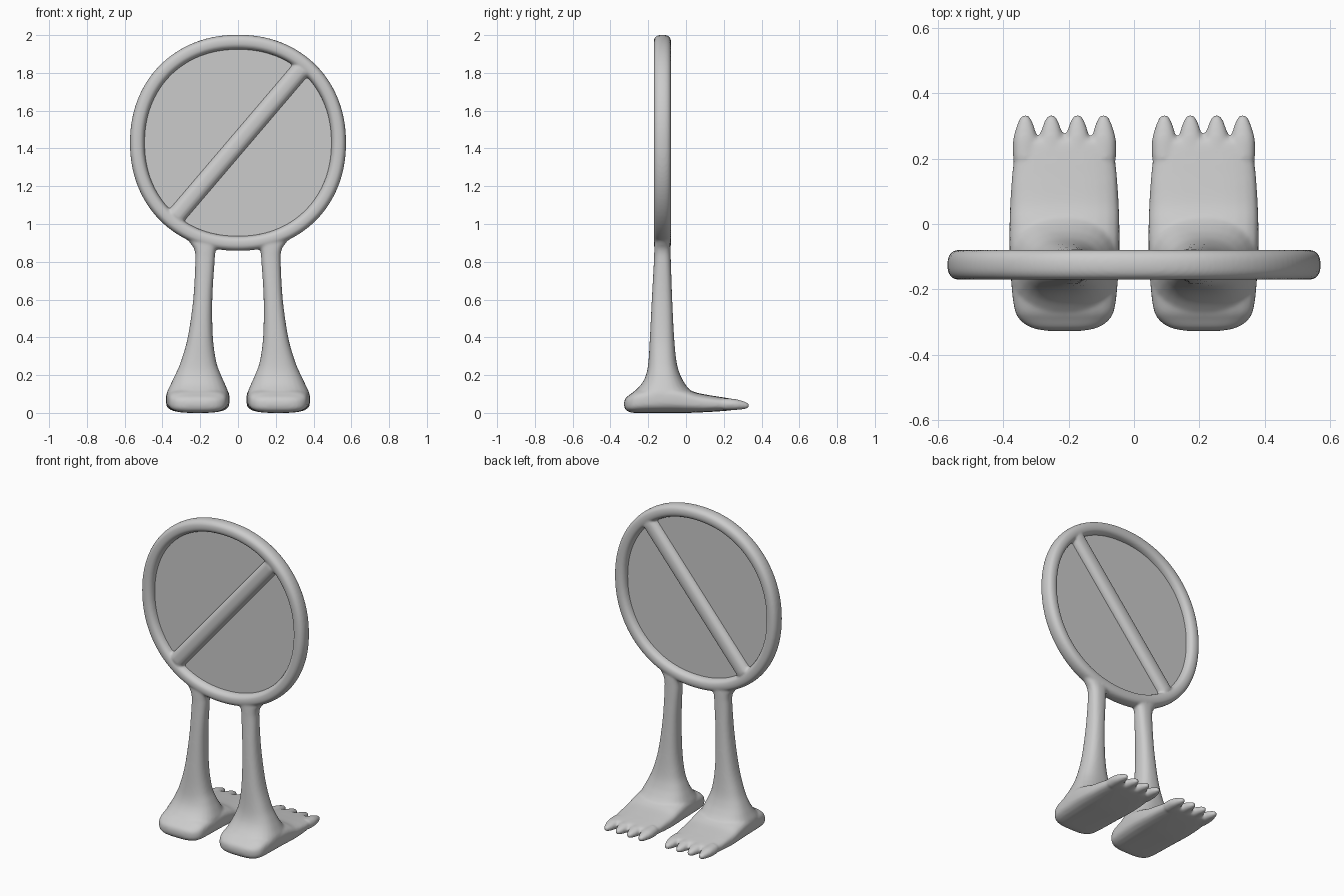
import bpy, bmesh
from math import sin, cos, pi, atan2, hypot
from mathutils import Vector

if "Cube" in bpy.data.objects:
    bpy.data.objects.remove(bpy.data.objects["Cube"], do_unlink=True)

grey = bpy.data.materials.new("light grey")
grey.use_nodes = True
colour = (0.6, 0.6, 0.6, 1)
grey.diffuse_color = colour
grey.node_tree.nodes["Principled BSDF"].inputs["Base Color"].default_value = colour

HUB = Vector((0, -0.125, 1.43))
X, Y, Z = Vector((1, 0, 0)), Vector((0, 1, 0)), Vector((0, 0, 1))


def oval(t, a, b, power):
    """Point on a rounded-square oval."""
    c, s = cos(t), sin(t)
    k = (abs(c) ** power + abs(s) ** power) ** (-1 / power)
    return a * c * k, b * s * k


def loft(bm, sections, power=2.6, n=32, closed=False):
    """Skin oval sections given as (centre, axis_u, axis_v), axes scaled to half sizes."""
    rings = []
    for centre, u, v in sections:
        pts = [oval(2 * pi * i / n, 1, 1, power) for i in range(n)]
        rings.append([bm.verts.new(centre + u * p + v * q) for p, q in pts])
    pairs = list(zip(rings, rings[1:]))
    if closed:
        pairs.append((rings[-1], rings[0]))
    else:
        bm.faces.new(rings[0][::-1])
        bm.faces.new(rings[-1])
    for a, b in pairs:
        for i in range(n):
            j = (i + 1) % n
            bm.faces.new((a[i], a[j], b[j], b[i]))


def finish(bm, name):
    bmesh.ops.recalc_face_normals(bm, faces=bm.faces)
    mesh = bpy.data.meshes.new(name)
    bm.to_mesh(mesh)
    bm.free()
    mesh.materials.append(grey)
    obj = bpy.data.objects.new(name, mesh)
    bpy.context.collection.objects.link(obj)
    return obj


def smooth_path(rows, steps=5):
    """Catmull-Rom refinement of rows of numbers."""
    rows = [rows[0]] + rows + [rows[-1]]
    out = []
    for p0, p1, p2, p3 in zip(rows, rows[1:], rows[2:], rows[3:]):
        for i in range(steps):
            t = i / steps
            out.append([0.5 * (2 * b + (c - a) * t + (2 * a - 5 * b + 4 * c - d) * t * t
                               + (3 * b - a - 3 * c + d) * t ** 3)
                        for a, b, c, d in zip(p0, p1, p2, p3)])
    return out + [list(rows[-1])]


body = bmesh.new()

# Round rim
rim = []
for i in range(128):
    x, z = oval(2 * pi * i / 128, 0.533, 0.533, 2.12)
    out = Vector((x, 0, z)).normalized()
    rim.append((HUB + Vector((x, 0, z)), out * 0.039, Y * 0.046))
loft(body, rim, 2.5, 24, closed=True)

# Diagonal bar
low, high = Vector((-0.33, -0.125, 1.04)), Vector((0.335, -0.125, 1.82))
across = (high - low).normalized().cross(Y)
loft(body, [(low, across * 0.05, Y * 0.045), (high, across * 0.05, Y * 0.045)], 2.4)

# Leg rows: height, inner x, outer x, front y, back y
LEG = [(0.05, 0.06, 0.37, -0.31, 0.0), (0.10, 0.05, 0.378, -0.285, 0.03),
       (0.15, 0.068, 0.357, -0.238, -0.003), (0.20, 0.09, 0.333, -0.212, -0.03),
       (0.27, 0.115, 0.303, -0.199, -0.05), (0.40, 0.133, 0.266, -0.191, -0.063),
       (0.60, 0.136, 0.237, -0.181, -0.073), (0.80, 0.124, 0.226, -0.170, -0.080),
       (0.86, 0.117, 0.230, -0.168, -0.082), (0.895, 0.09, 0.25, -0.166, -0.084),
       (0.93, 0.04, 0.28, -0.162, -0.088)]

# Foot rows: y, half width, bottom, top
FOOT = [(-0.328, 0.05, 0.035, 0.06), (-0.318, 0.10, 0.015, 0.08),
        (-0.295, 0.135, 0.003, 0.098), (-0.26, 0.153, 0, 0.12),
        (-0.18, 0.163, 0, 0.14), (-0.08, 0.168, 0, 0.148),
        (0.0, 0.168, 0, 0.128), (0.06, 0.166, 0.002, 0.106),
        (0.14, 0.161, 0.006, 0.091), (0.21, 0.153, 0.011, 0.08),
        (0.25, 0.144, 0.016, 0.072), (0.262, 0.13, 0.025, 0.06)]

# Toe rows: y, half width, bottom, top
TOE = [(0.20, 0.038, 0.014, 0.078), (0.255, 0.038, 0.015, 0.074),
       (0.29, 0.030, 0.018, 0.066), (0.315, 0.021, 0.021, 0.058),
       (0.329, 0.013, 0.026, 0.051), (0.335, 0.006, 0.033, 0.045)]


def along_y(rows, x, power):
    loft(body, [(Vector((x, y, (b + t) / 2)), X * w, Z * ((t - b) / 2))
                for y, w, b, t in smooth_path(rows)], power)


for side in (-1, 1):
    loft(body, [(Vector((side * (x0 + x1) / 2, (y0 + y1) / 2, z)),
                 X * ((x1 - x0) / 2), Y * ((y1 - y0) / 2))
                for z, x0, x1, y0, y1 in smooth_path(LEG)], 2.5)
    along_y(FOOT, side * 0.213, 3.2)
    for k in range(4):
        along_y(TOE, side * 0.213 + (k - 1.5) * 0.08, 2.2)

# Fuse rim, bar, legs and feet into one soft body
sign_body = finish(body, "rim_bar_and_legs")
remesh = sign_body.modifiers.new("Fuse", 'REMESH')
remesh.mode = 'VOXEL'
remesh.voxel_size = 0.007
remesh.use_smooth_shade = True
soften = sign_body.modifiers.new("Soften", 'SMOOTH')
soften.factor = 0.5
soften.iterations = 8

# Flat disc filling the rim
disc = bmesh.new()
outline = [oval(2 * pi * i / 96, 0.525, 0.525, 2.12) for i in range(96)]
face = disc.faces.new([disc.verts.new(HUB + Vector((x, -0.004, z))) for x, z in outline])
extruded = bmesh.ops.extrude_face_region(disc, geom=[face])
bmesh.ops.translate(disc, vec=Y * 0.008,
                    verts=[e for e in extruded["geom"] if isinstance(e, bmesh.types.BMVert)])
finish(disc, "disc_panel")
